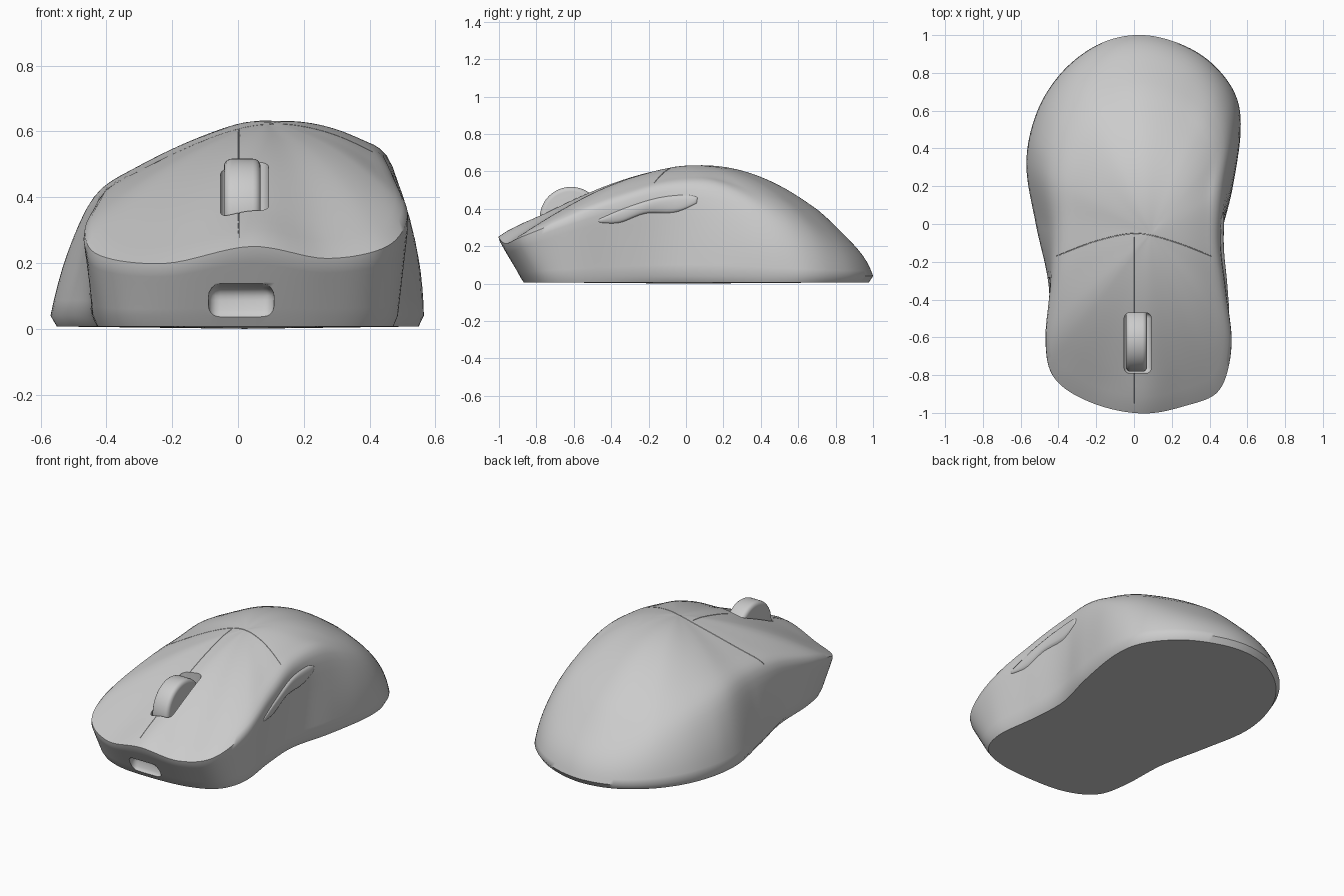
import bpy, bmesh, math
from mathutils import Vector
from mathutils.bvhtree import BVHTree

cube = bpy.data.objects.get("Cube")
if cube:
    bpy.data.objects.remove(cube, do_unlink=True)

GREY = (0.6, 0.6, 0.6, 1.0)
grey = bpy.data.materials.new("light_grey_plastic")
grey.use_nodes = True
grey.diffuse_color = GREY
grey.node_tree.nodes["Principled BSDF"].inputs["Base Color"].default_value = GREY


def catmull(points, steps, closed=False):
    """Smooth path through the given points."""
    pts = [Vector(p) for p in points]
    n = len(pts)
    pick = (lambda i: pts[i % n]) if closed else (lambda i: pts[max(0, min(n - 1, i))])
    out = []
    for i in range(n if closed else n - 1):
        a, b, c, d = (pick(i + k) for k in (-1, 0, 1, 2))
        for s in range(steps):
            t = s / steps
            out.append(0.5 * (2 * b + (c - a) * t + (2 * a - 5 * b + 4 * c - d) * t ** 2
                              + (3 * b - a - 3 * c + d) * t ** 3))
    return out if closed else out + [pts[-1]]


def ramp(v, low, high):
    return max(0.0, min(1.0, (v - low) / (high - low)))


def add_object(name, bm):
    bmesh.ops.recalc_face_normals(bm, faces=bm.faces)
    mesh = bpy.data.meshes.new(name)
    bm.to_mesh(mesh)
    obj = bpy.data.objects.new(name, mesh)
    bpy.context.collection.objects.link(obj)
    mesh.materials.append(grey)
    return obj


def activate(obj):
    bpy.ops.object.select_all(action='DESELECT')
    obj.select_set(True)
    bpy.context.view_layer.objects.active = obj


def smooth(obj, degrees):
    activate(obj)
    bpy.ops.object.shade_smooth_by_angle(angle=math.radians(degrees))


def bevel(obj, width):
    activate(obj)
    mod = obj.modifiers.new("rounding", 'BEVEL')
    mod.width, mod.segments = width, 4
    mod.limit_method = 'ANGLE'
    bpy.ops.object.modifier_apply(modifier=mod.name)


def cut(target, cutter):
    activate(target)
    mod = target.modifiers.new("cut", 'BOOLEAN')
    mod.operation, mod.solver, mod.object = 'DIFFERENCE', 'EXACT', cutter
    bpy.ops.object.modifier_apply(modifier=mod.name)
    bpy.data.objects.remove(cutter, do_unlink=True)


def rounded_box(name, loc, size, radius, tilt=0.0):
    bpy.ops.mesh.primitive_cube_add(size=1, location=loc)
    obj = bpy.context.object
    obj.name, obj.scale = name, size
    bpy.ops.object.transform_apply(location=False, rotation=False, scale=True)
    bevel(obj, radius)
    obj.rotation_euler.x = tilt
    obj.data.materials.append(grey)
    return obj


# Spine profile (y, z) of the shell
spine = catmull([(-1.03, .24), (-.97, .28), (-.75, .385), (-.5, .5), (-.25, .585), (0, .635),
                 (.2, .632), (.4, .575), (.6, .468), (.8, .298), (1, .04)], 8)


def spine_height(y):
    for a, b in zip(spine, spine[1:]):
        if y <= b.x:
            return a.y + (b.y - a.y) * ramp(y, a.x, b.x)
    return spine[-1].y


# Lower outline (x, y) and shoulder (x, y, z), from the front centre round by +x
stations = [
    (0, -.89, .04, -1.01, .25), (.25, -.87, .27, -.97, .213), (.42, -.79, .455, -.885, .25),
    (.485, -.62, .522, -.65, .345), (.46, -.35, .492, -.35, .45), (.455, -.1, .465, -.1, .515),
    (.52, .18, .475, .18, .51), (.565, .5, .495, .46, .385), (.53, .7, .43, .63, .33),
    (.39, .87, .3, .76, .28), (.2, .97, .15, .825, .265), (0, 1, 0, .84, .262),
    (-.2, .945, -.15, .8, .27), (-.385, .8, -.29, .69, .315), (-.515, .59, -.39, .5, .37),
    (-.57, .32, -.44, .26, .41), (-.52, 0, -.425, 0, .42), (-.455, -.3, -.44, -.3, .39),
    (-.435, -.6, -.475, -.62, .3), (-.38, -.78, -.425, -.825, .222), (-.22, -.87, -.22, -.955, .198)]
lower = catmull([s[:2] for s in stations], 8, True)
upper = catmull([s[2:] for s in stations], 8, True)
centre = Vector((.09, -.05))
WALL, CAP = 8, 20

# Shell: one profile per column, from the base edge over the shoulder to the crown
columns = []
for low, up in zip(lower, upper):
    out = Vector((low.x, low.y, 0)).normalized()
    rim = Vector((low.x, low.y, .04))
    bulge = .026 * ramp(up.y, 0, .35)
    prof = [rim.lerp(up, k / WALL) + out * bulge * 4 * (k / WALL) * (1 - k / WALL)
            for k in range(WALL)]
    drop = spine_height(up.y) - up.z
    power = 1.4 + ramp(up.x, -.4, .4)
    for k in range(CAP):
        f = 1 - k / CAP
        xy = centre + (up.xy - centre) * f
        prof.append(Vector((xy.x, xy.y, spine_height(xy.y) - drop * f ** power)))
    soft = .08 + .42 * ramp(up.y, -.9, -.1)
    for _ in range(3):
        prof = [prof[0]] + [p.lerp((a + b) / 2, soft) for a, p, b in
                            zip(prof, prof[1:], prof[2:])] + [prof[-1]]
    columns.append([Vector((rim.x, rim.y, .007)) - out * .022] + prof)

bm = bmesh.new()
grid = [[bm.verts.new(p) for p in col] for col in columns]
crown = bm.verts.new((centre.x, centre.y, spine_height(centre.y)))
floor = bm.verts.new((.02, 0, 0))
for a, b in zip(grid, grid[1:] + grid[:1]):
    for k in range(len(a) - 1):
        bm.faces.new((a[k], b[k], b[k + 1], a[k + 1]))
    bm.faces.new((a[-1], b[-1], crown))
    bm.faces.new((b[0], a[0], floor))

# Even out the crown
inner = [v for col in grid for v in col[WALL + 5:]] + [crown]
for _ in range(20):
    bmesh.ops.smooth_vert(bm, verts=inner, factor=.5, use_axis_z=True)
shell = add_object("shell", bm)
surface = BVHTree.FromBMesh(bm)
bm.free()


def on_top(x, y):
    return surface.ray_cast(Vector((x, y, 2)), Vector((0, 0, -1)))[0]


def groove(name, path):
    """Thin tube along the shell, used to cut a seam."""
    curve = bpy.data.curves.new(name, 'CURVE')
    curve.dimensions = '3D'
    curve.bevel_depth, curve.bevel_resolution, curve.use_fill_caps = .0025, 1, True
    line = curve.splines.new('POLY')
    line.points.add(len(path) - 1)
    for point, p in zip(line.points, path):
        point.co = (*p, 1)
    obj = bpy.data.objects.new(name, curve)
    bpy.context.collection.objects.link(obj)
    activate(obj)
    bpy.ops.object.convert(target='MESH')
    obj.data.materials.append(grey)
    return obj


# Seams between the two main buttons and behind them
cut(shell, groove("button_seam", [on_top(.003, -.07 - .022 * i) for i in range(41)]))
arc = catmull([(-.41, -.17), (-.2, -.09), (.01, -.05), (.2, -.09), (.41, -.17)], 8)
cut(shell, groove("palm_seam", [on_top(*p) for p in arc]))

# Wheel slot and front port
cut(shell, rounded_box("wheel_slot", (.02, -.63, .45), (.145, .32, .42), .03))
cut(shell, rounded_box("front_port", (.01, -.93, .083), (.2, .12, .1), .035, -.2))
smooth(shell, 52)

# Scroll wheel
bpy.ops.mesh.primitive_cylinder_add(vertices=64, radius=.167, depth=.112,
                                    location=(.013, -.615, .35),
                                    rotation=(0, math.pi / 2, 0))
wheel = bpy.context.object
wheel.name = "scroll_wheel"
wheel.data.materials.append(grey)
bevel(wheel, .024)
smooth(wheel, 35)

# Thumb buttons: a raised strip (y, z) laid on the +x wall
top_edge = catmull([(-.48, .34), (-.32, .41), (-.15, .462), (0, .48), (.065, .465)], 8)
low_edge = catmull([(-.47, .325), (-.36, .32), (-.22, .37), (-.06, .376), (.065, .43)], 8)
ROWS = 10
bm = bmesh.new()
strip = []
for i, (lo, hi) in enumerate(zip(low_edge, top_edge)):
    u = math.sin(math.pi * i / (len(top_edge) - 1))
    row = []
    for k in range(ROWS + 1):
        p = lo.lerp(hi, k / ROWS)
        hit = surface.ray_cast(Vector((2, p.x, p.y)), Vector((-1, 0, 0)))[0]
        lift = max(0, u * math.sin(math.pi * k / ROWS)) ** .3
        row.append(bm.verts.new(hit + Vector((.022 * lift - .008, 0, 0))))
    strip.append(row)
for a, b in zip(strip, strip[1:]):
    for k in range(ROWS):
        bm.faces.new((a[k], b[k], b[k + 1], a[k + 1]))
thumb = add_object("thumb_buttons", bm)
bm.free()
if sum(p.normal.x for p in thumb.data.polygons) < 0:
    thumb.data.flip_normals()
smooth(thumb, 50)
